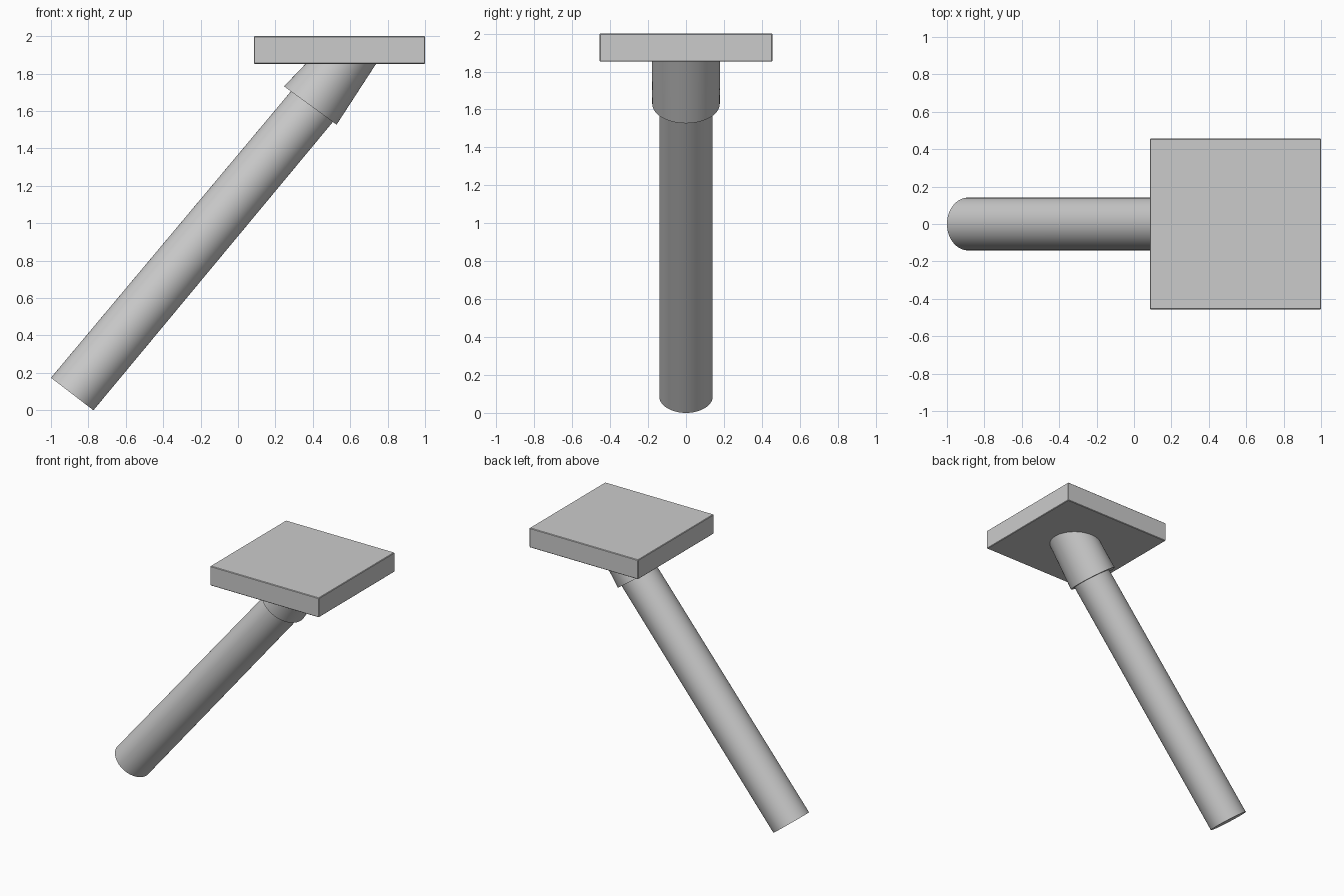
import bpy, bmesh, math
from mathutils import Vector

if "Cube" in bpy.data.objects:
    bpy.data.objects.remove(bpy.data.objects["Cube"])

SIDES = 64


def finish(name, bm, angle):
    bmesh.ops.recalc_face_normals(bm, faces=bm.faces[:])
    mesh = bpy.data.meshes.new(name)
    bm.to_mesh(mesh)
    bm.free()
    ob = bpy.data.objects.new(name, mesh)
    bpy.context.collection.objects.link(ob)
    bpy.ops.object.select_all(action='DESELECT')
    bpy.context.view_layer.objects.active = ob
    ob.select_set(True)
    bpy.ops.object.shade_smooth_by_angle(angle=math.radians(angle))
    return ob


def ring(bm, left, right, ry):
    """Ring spanning two (x, z) points in the front view, with half-depth ry."""
    a, b = Vector((left[0], 0, left[1])), Vector((right[0], 0, right[1]))
    centre, u = (a + b) / 2, (b - a) / 2
    verts = []
    for i in range(SIDES):
        t = math.tau * i / SIDES
        verts.append(bm.verts.new(centre + u * math.cos(t) + Vector((0, ry * math.sin(t), 0))))
    return verts


def tube(name, start, end):
    """Capped loft between two tilted rings."""
    bm = bmesh.new()
    r0, r1 = ring(bm, *start), ring(bm, *end)
    for i in range(SIDES):
        j = (i + 1) % SIDES
        bm.faces.new((r0[i], r0[j], r1[j], r1[i]))
    bm.faces.new(r0)
    bm.faces.new(r1)
    return finish(name, bm, 30)


# Long slanted rod, its top tucked slightly into the collar
tube("rod", ((-1.0, 0.174), (-0.773, 0.0), 0.141),
     ((0.297, 1.722), (0.52, 1.557), 0.141))

# Collar turning from the tilted rod to the level plate
tube("collar", ((0.246, 1.732), (0.527, 1.527), 0.178),
     ((0.361, 1.852), (0.738, 1.852), 0.18))

# Square top plate with barely softened edges
bm = bmesh.new()
bmesh.ops.create_cube(bm, size=1)
bmesh.ops.scale(bm, vec=(0.915, 0.912, 0.148), verts=bm.verts[:])
bmesh.ops.translate(bm, vec=(0.5425, 0, 1.926), verts=bm.verts[:])
bmesh.ops.bevel(bm, geom=bm.edges[:], offset=0.004, segments=1, affect='EDGES')
finish("top_plate", bm, 20)
